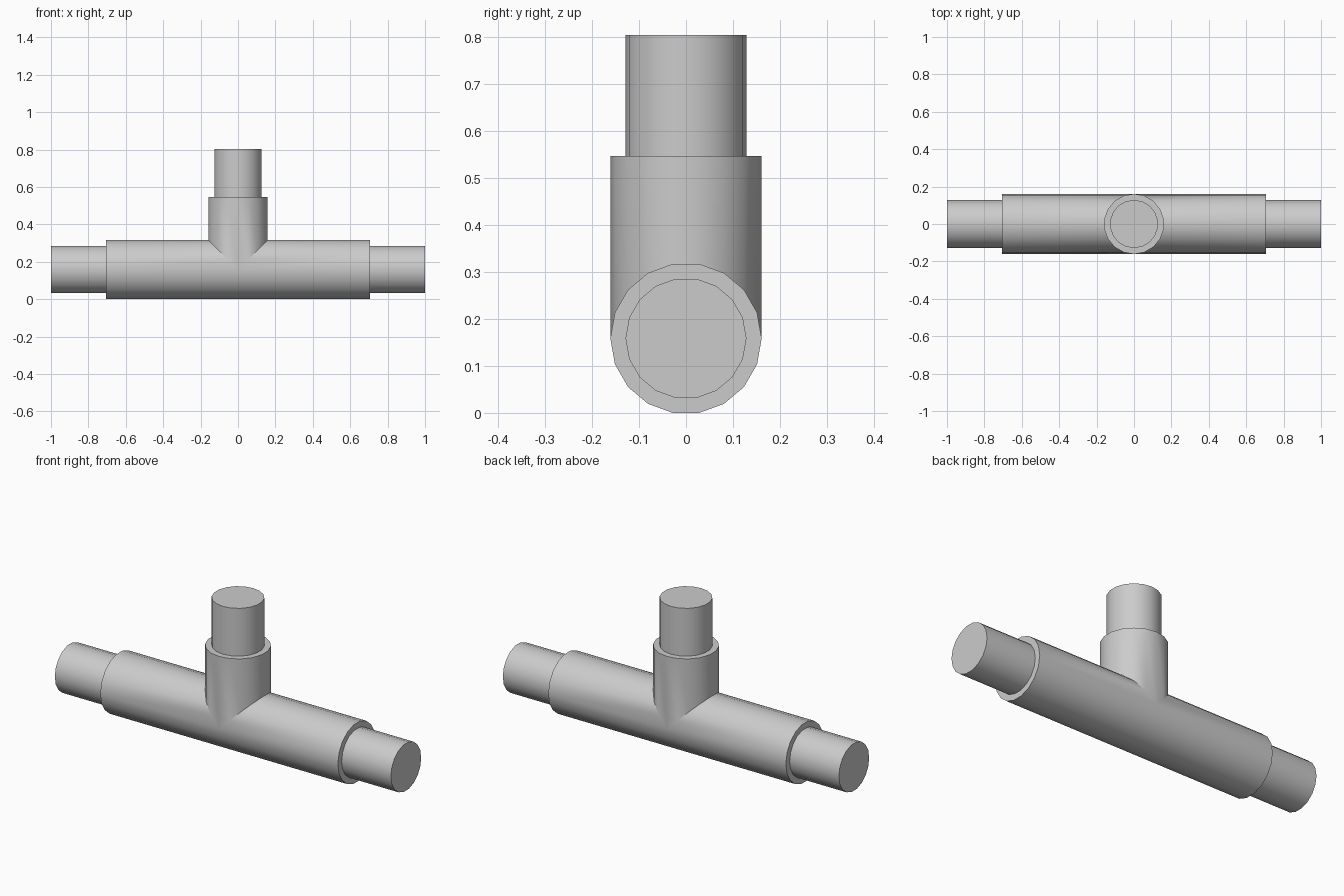
import bpy, bmesh, math
from mathutils import Matrix

cube = bpy.data.objects.get("Cube")
if cube:
    bpy.data.objects.remove(cube)

SIDES = 18
BODY_R, PIPE_R = 0.161, 0.1287
AXIS_Z = BODY_R * math.cos(math.pi / SIDES)   # flat underside rests on z = 0
RUN, RUN_END = 0.707, 1.0                     # lengths measured from the centre
BRANCH, BRANCH_END = 0.547 - AXIS_Z, 0.804 - AXIS_Z

grey = bpy.data.materials.new("pipe grey")
grey.use_nodes = True
colour = (0.6, 0.6, 0.6, 1)
grey.diffuse_color = colour
grey.node_tree.nodes["Principled BSDF"].inputs["Base Color"].default_value = colour

# Arms point along local +z: right, left and upward
RIGHT = Matrix.Rotation(math.pi / 2, 4, 'Y')
LEFT = Matrix.Rotation(-math.pi / 2, 4, 'Y')
UP = Matrix.Identity(4)


def add_tube(bm, radius, start, end, turn, cap_start):
    """Tube along a turned z axis; start(across) gives the near end of each edge."""
    near, far = [], []
    for i in range(SIDES):
        a = 2 * math.pi * i / SIDES
        x, y = radius * math.sin(a), radius * math.cos(a)
        near.append(bm.verts.new(turn @ Matrix.Translation((x, y, start(x))).translation))
        far.append(bm.verts.new(turn @ Matrix.Translation((x, y, end)).translation))
    for i in range(SIDES):
        j = (i + 1) % SIDES
        bm.faces.new((near[i], near[j], far[j], far[i]))
    bm.faces.new(far)
    if cap_start:
        bm.faces.new(near[::-1])


def finish(name, bm):
    bmesh.ops.remove_doubles(bm, verts=bm.verts, dist=0.0005)
    bmesh.ops.recalc_face_normals(bm, faces=bm.faces)
    mesh = bpy.data.meshes.new(name)
    bm.to_mesh(mesh)
    bm.free()
    mesh.materials.append(grey)
    obj = bpy.data.objects.new(name, mesh)
    obj.location.z = AXIS_Z
    bpy.context.collection.objects.link(obj)
    bpy.ops.object.select_all(action='DESELECT')
    obj.select_set(True)
    bpy.context.view_layer.objects.active = obj
    bpy.ops.object.shade_smooth_by_angle(angle=math.radians(30))


# Tee body: three sleeves mitred and welded where they meet
bm = bmesh.new()
add_tube(bm, BODY_R, lambda x: max(0, -x), RUN, RIGHT, False)
add_tube(bm, BODY_R, lambda x: max(0, x), RUN, LEFT, False)
add_tube(bm, BODY_R, abs, BRANCH, UP, False)
bmesh.ops.remove_doubles(bm, verts=bm.verts, dist=0.0005)
# Remove the joint line under the body so that each side is one long face
seam = [e for e in bm.edges if len(e.link_faces) == 2
        and all(abs(v.co.x) < 0.001 and v.co.z < 0.001 for v in e.verts)]
bmesh.ops.dissolve_edges(bm, edges=seam, use_verts=False)
finish("tee_body", bm)

# Narrower pipe ends, seated just inside the sleeves
for name, turn, sleeve, end in (("left_pipe", RIGHT, RUN, RUN_END),
                                ("right_pipe", LEFT, RUN, RUN_END),
                                ("top_pipe", UP, BRANCH, BRANCH_END)):
    bm = bmesh.new()
    add_tube(bm, PIPE_R, lambda x: sleeve - 0.01, end, turn, True)
    finish(name, bm)
